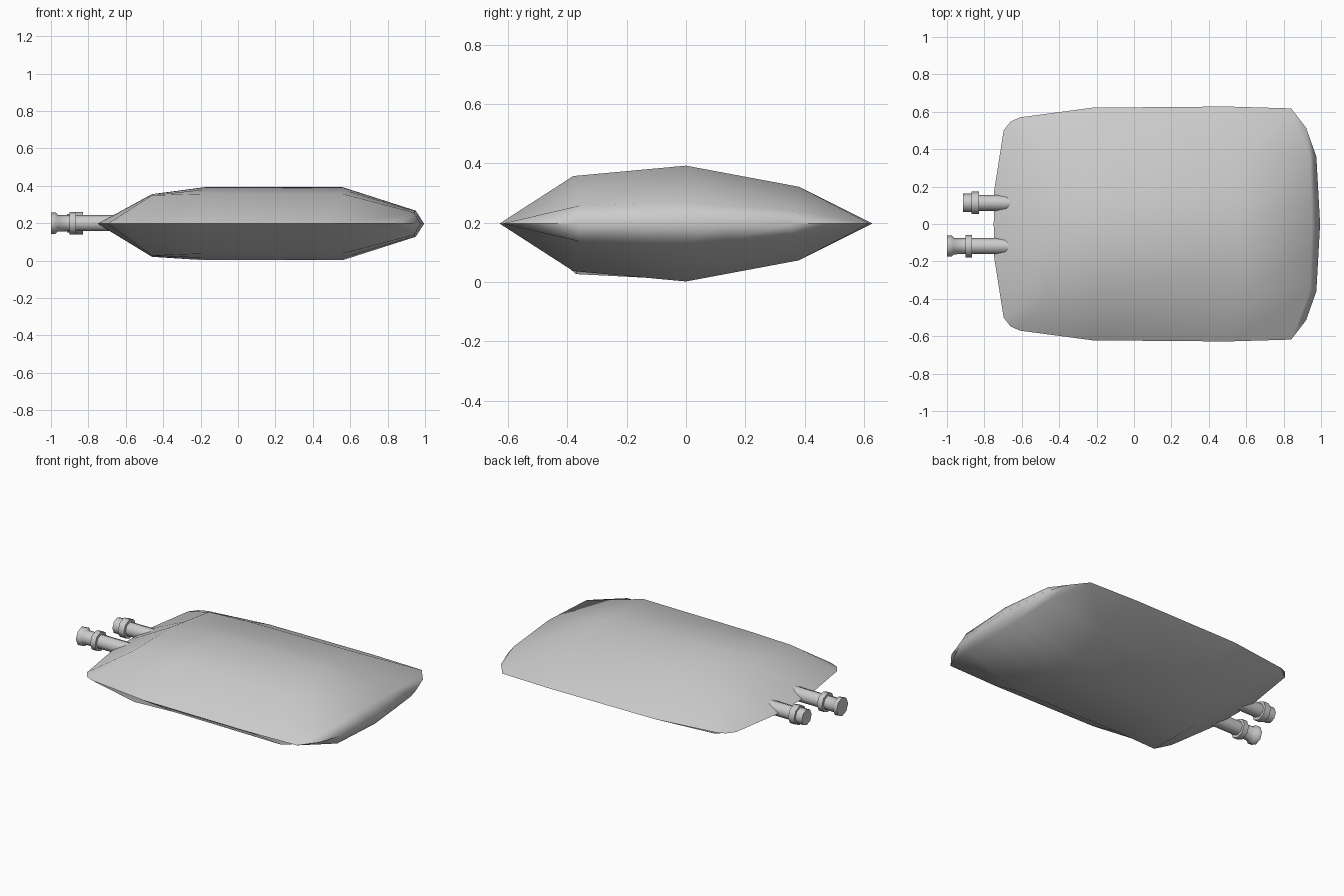
import bpy, bmesh, math
from mathutils import Vector

if "Cube" in bpy.data.objects:
    bpy.data.objects.remove(bpy.data.objects["Cube"])

MID = 0.197  # height of the seam

grey = bpy.data.materials.new("light grey")
grey.use_nodes = True
grey.diffuse_color = (0.6, 0.6, 0.6, 1)
grey.node_tree.nodes["Principled BSDF"].inputs["Base Color"].default_value = (0.6, 0.6, 0.6, 1)


def finish(name, bm, angle):
    bmesh.ops.remove_doubles(bm, verts=bm.verts, dist=0.0005)
    bmesh.ops.recalc_face_normals(bm, faces=bm.faces)
    mesh = bpy.data.meshes.new(name)
    bm.to_mesh(mesh)
    bm.free()
    mesh.materials.append(grey)
    obj = bpy.data.objects.new(name, mesh)
    bpy.context.collection.objects.link(obj)
    bpy.ops.object.select_all(action='DESELECT')
    bpy.context.view_layer.objects.active = obj
    obj.select_set(True)
    bpy.ops.object.shade_smooth_by_angle(angle=math.radians(angle))
    return obj


# Pillow rows: x, distance from the centre line, bulge above the seam
edge = [(-.66, .548, 0), (-.61, .57, 0), (-.22, .622, 0),
        (.5, .628, 0), (.84, .618, 0), (.92, .515, 0)]
centre = [(-.75, 0, 0), (-.46, 0, .158), (-.18, 0, .195),
          (.56, 0, .195), (.95, 0, .07), (.995, 0, 0)]


def shoulder(bulges):
    xs = (-.697, -.46, -.18, .56, .94, .975)
    ys = (.5, .37, .37, .38, .36, .36)
    return list(zip(xs, ys, (0, *bulges, 0)))


def between(a, b, t):
    row = [Vector(p).lerp(Vector(q), t) for p, q in zip(a, b)]
    row[0].x = -.748  # straight lip where the ports enter
    return row


def side(row, s):
    return [Vector((x, s * y, h)) for x, y, h in row]


front = shoulder((.152, .16, .16, .06))
back = shoulder((.11, .124, .124, .045))
rows = [side(edge, -1), side(front, -1), side(between(centre, front, .35), -1),
        side(centre, 1),
        side(between(centre, back, .35), 1), side(back, 1), side(edge, 1)]

# Bag: two mirrored skins meeting at the seam
bm = bmesh.new()
for sign in (1, -1):
    grid = []
    for row in rows:
        line = []
        for i, p in enumerate(row):
            fuller = 1.12 if (sign < 0 and i == 1) else 1
            line.append(bm.verts.new((p.x, p.y, MID + sign * p.z * fuller)))
        grid.append(line)
    for a, b in zip(grid, grid[1:]):
        for i in range(len(a) - 1):
            bm.faces.new((a[i], a[i + 1], b[i + 1], b[i]))
finish("bag", bm, 75)


# Ports: stepped tubes lathed around x
def port(name, y, profile, sides=8):
    bm = bmesh.new()
    rings = []
    for x, r in profile:
        angles = [2 * math.pi * k / sides for k in range(sides)]
        rings.append([bm.verts.new((x, y + r * math.cos(a), MID + .003 + r * math.sin(a)))
                      for a in angles])
    for a, b in zip(rings, rings[1:]):
        for k in range(sides):
            n = (k + 1) % sides
            bm.faces.new((a[k], a[n], b[n], b[k]))
    bm.faces.new(rings[0])
    bm.faces.new(rings[-1])
    return finish(name, bm, 50)


def collar(x0, x1):
    return [(x0, .043), (x0, .06), (x1, .06), (x1, .043)]


port("short_port", .113, [(-.915, .049), (-.87, .049)] + collar(-.869, -.828) + [(-.62, .043)])
port("long_port", -.118, [(-1, .057), (-.975, .057), (-.963, .044)]
     + collar(-.9, -.866) + [(-.62, .043)])
